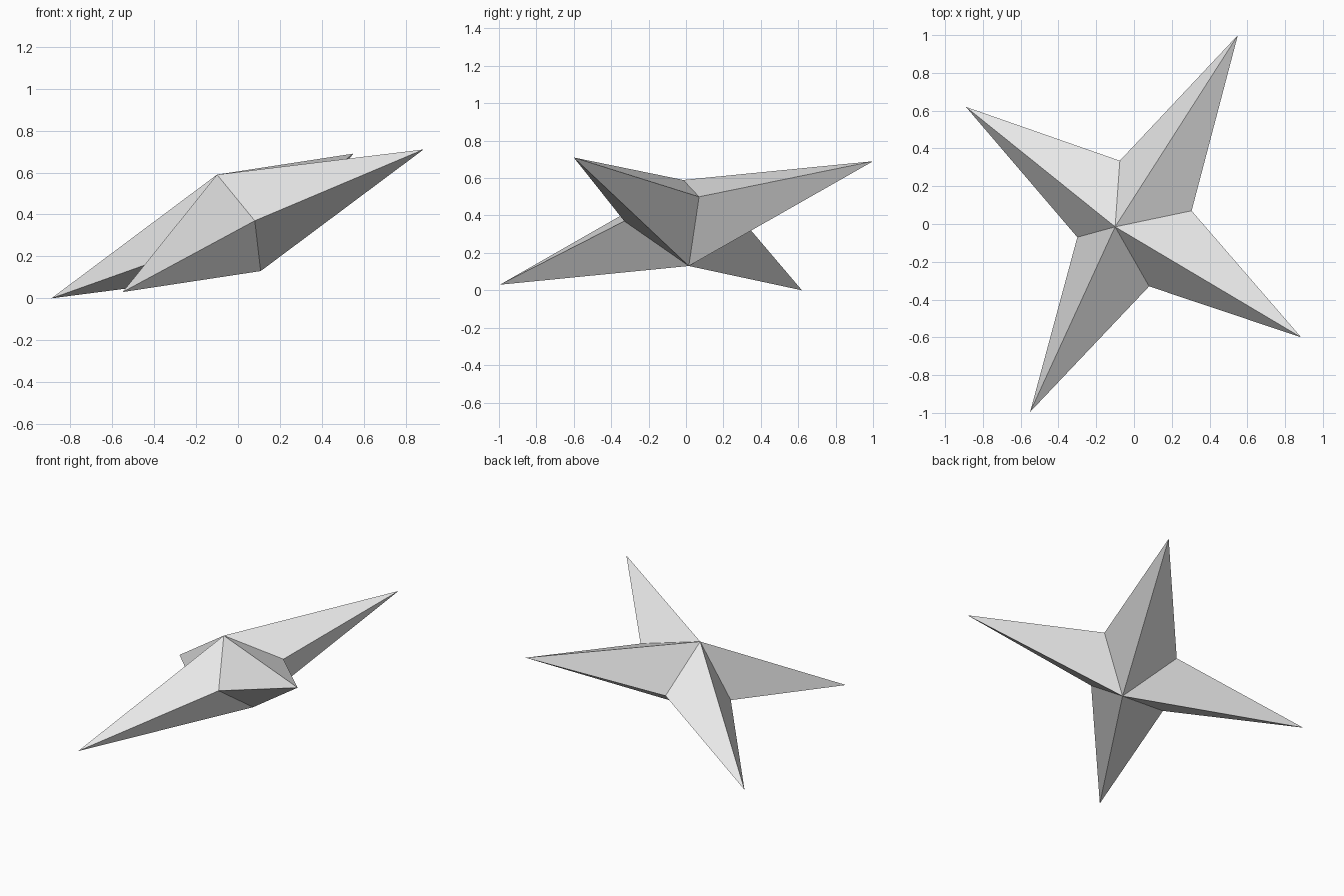
import bpy, bmesh

if "Cube" in bpy.data.objects:
    bpy.data.objects.remove(bpy.data.objects["Cube"])

# Single grey material
grey = bpy.data.materials.new("light_grey")
grey.diffuse_color = (0.8, 0.8, 0.8, 1.0)
grey.use_nodes = True
grey.node_tree.nodes["Principled BSDF"].inputs["Base Color"].default_value = grey.diffuse_color

# Star outline: long tips alternating with inner notches, counter-clockwise
outline = [
    (0.55, 1.00, 0.69),     # back tip
    (-0.075, 0.335, 0.335), # notch
    (-0.89, 0.62, 0.00),    # left tip
    (-0.30, -0.07, 0.21),   # notch
    (-0.55, -0.995, 0.03),  # front tip
    (0.08, -0.33, 0.37),    # notch
    (0.885, -0.60, 0.71),   # right tip
    (0.305, 0.07, 0.50),    # notch
]
upper_peak = (-0.10, -0.015, 0.59)
lower_peak = (0.108, 0.015, 0.13)

# Tilted four-pointed star: a faceted cone on each side of the outline
bm = bmesh.new()
ring = [bm.verts.new(p) for p in outline]
top, bottom = bm.verts.new(upper_peak), bm.verts.new(lower_peak)
for i, a in enumerate(ring):
    b = ring[(i + 1) % len(ring)]
    bm.faces.new((a, b, top))
    bm.faces.new((b, a, bottom))
bmesh.ops.recalc_face_normals(bm, faces=bm.faces)

mesh = bpy.data.meshes.new("four_pointed_star")
bm.to_mesh(mesh)
bm.free()
mesh.materials.append(grey)
star = bpy.data.objects.new("four_pointed_star", mesh)
bpy.context.collection.objects.link(star)
